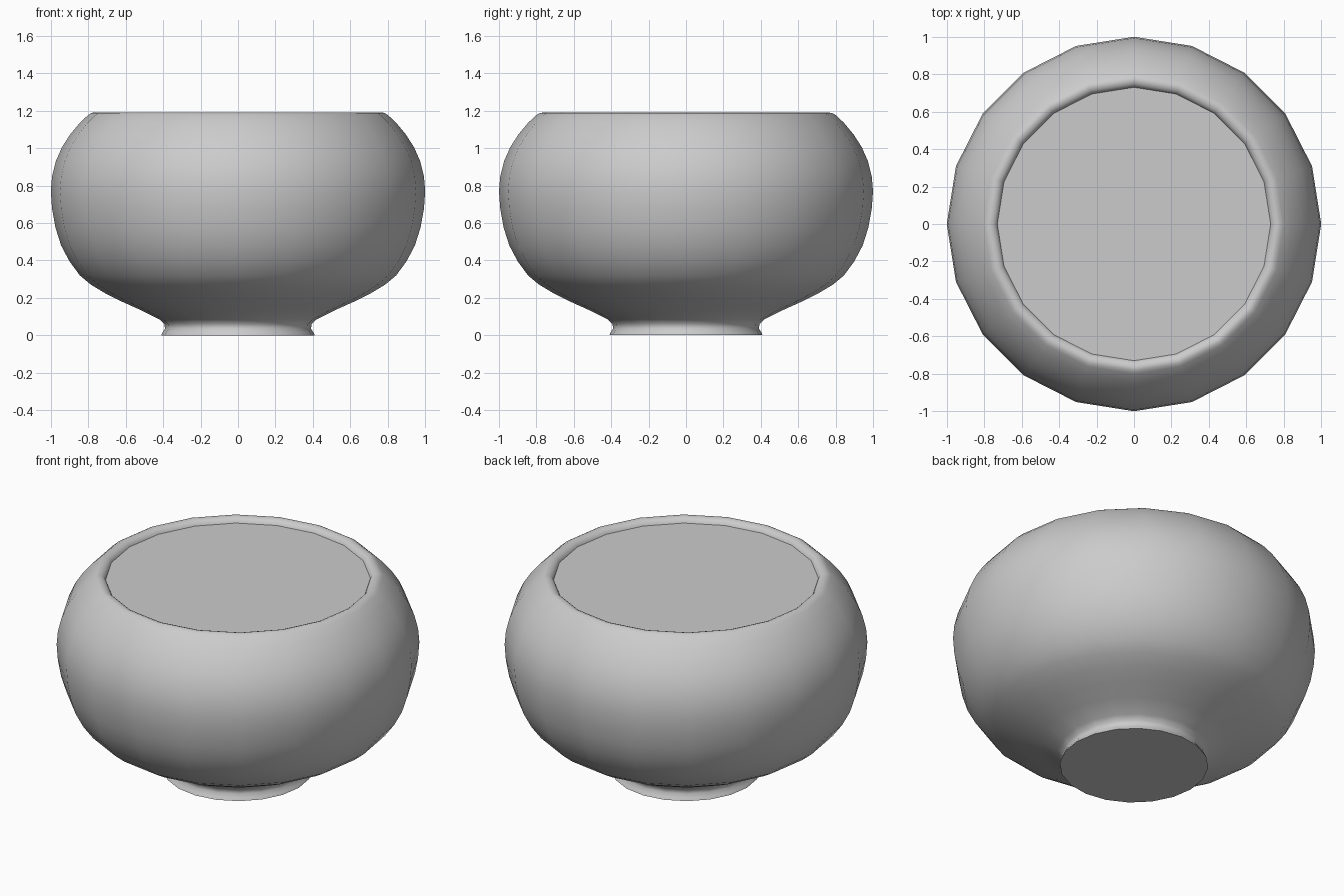
import bpy, bmesh, math

if "Cube" in bpy.data.objects:
    bpy.data.objects.remove(bpy.data.objects["Cube"])

SIDES = 20
# Half profile (radius, height): foot, neck, belly, rolled rim, recessed top
PROFILE = [(0.41, 0.0), (0.403, 0.015), (0.39, 0.035), (0.393, 0.06),
           (0.42, 0.085), (0.52, 0.135), (0.62, 0.18), (0.71, 0.225),
           (0.785, 0.27), (0.845, 0.32), (0.90, 0.395), (0.945, 0.48),
           (0.975, 0.575), (0.993, 0.675), (1.0, 0.77), (0.993, 0.85),
           (0.973, 0.93), (0.94, 1.005), (0.895, 1.075), (0.845, 1.135),
           (0.80, 1.177), (0.782, 1.188), (0.765, 1.19), (0.747, 1.183),
           (0.735, 1.172), (0.73, 1.16)]

grey = bpy.data.materials.new("plain grey")
grey.diffuse_color = (0.6, 0.6, 0.6, 1)
grey.use_nodes = True
grey.node_tree.nodes["Principled BSDF"].inputs["Base Color"].default_value = grey.diffuse_color

# Bowl body: rings joined into a lathe surface
bm = bmesh.new()
rings = []
for r, z in PROFILE:
    rings.append([bm.verts.new((r * math.cos(math.tau * i / SIDES),
                                r * math.sin(math.tau * i / SIDES), z))
                  for i in range(SIDES)])
for low, high in zip(rings, rings[1:]):
    for i in range(SIDES):
        j = (i + 1) % SIDES
        bm.faces.new((low[i], low[j], high[j], high[i])).smooth = True

# Flat underside and flat top surface with crisp edges
for cap in (bm.faces.new(rings[0][::-1]), bm.faces.new(rings[-1])):
    cap.smooth = False
    for e in cap.edges:
        e.smooth = False

mesh = bpy.data.meshes.new("bowl")
bm.to_mesh(mesh)
bm.free()
mesh.materials.append(grey)
bowl = bpy.data.objects.new("bowl", mesh)
bpy.context.collection.objects.link(bowl)
